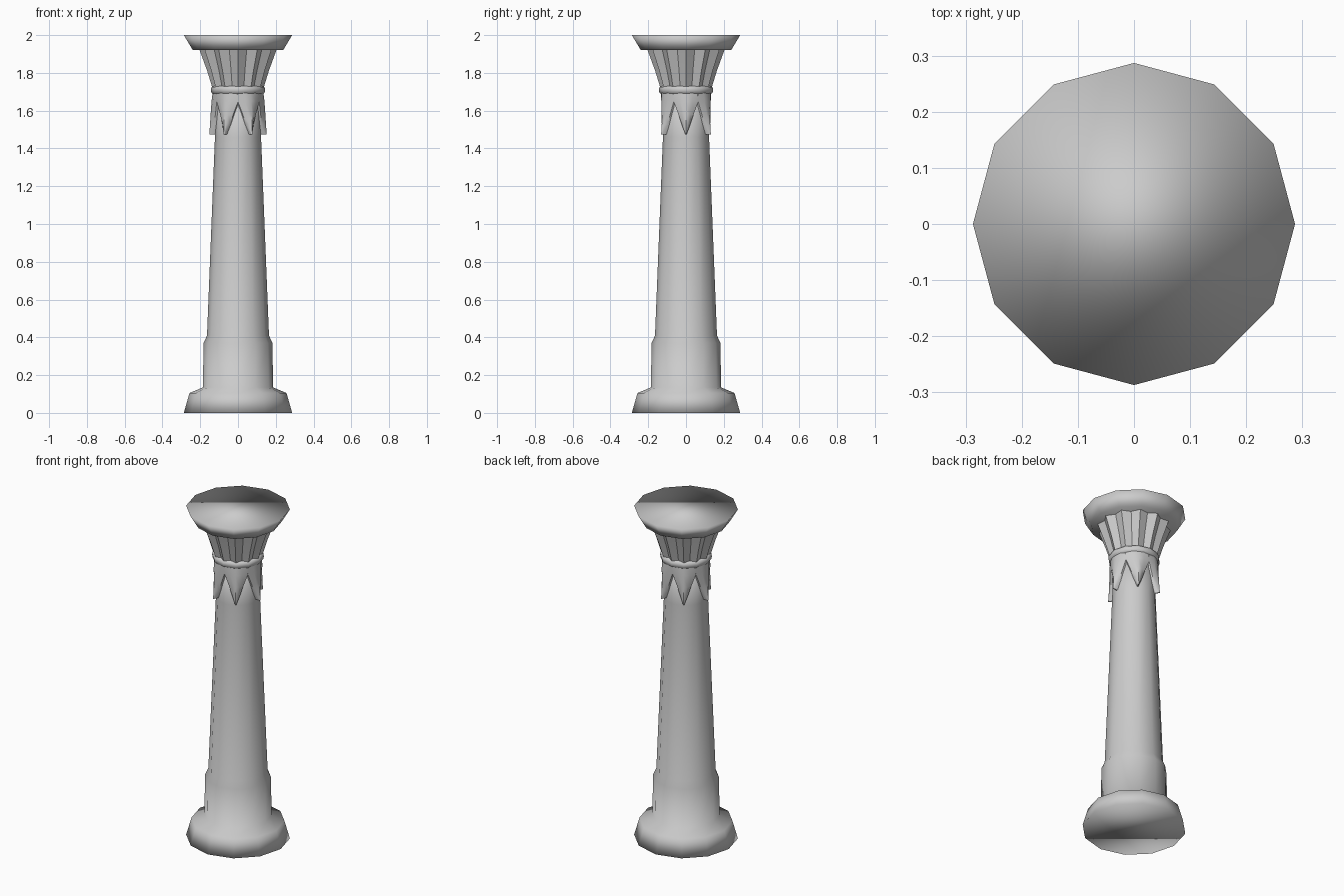
import bpy, bmesh, math
from math import sin, cos, radians, pi

if "Cube" in bpy.data.objects:
    bpy.data.objects.remove(bpy.data.objects["Cube"])


def finish(name, bm, sharp=None):
    bmesh.ops.recalc_face_normals(bm, faces=bm.faces)
    me = bpy.data.meshes.new(name)
    bm.to_mesh(me)
    bm.free()
    ob = bpy.data.objects.new(name, me)
    bpy.context.collection.objects.link(ob)
    for p in me.polygons:
        p.use_smooth = True
    if sharp:
        bpy.context.view_layer.objects.active = ob
        ob.select_set(True)
        bpy.ops.object.shade_smooth_by_angle(angle=radians(sharp))
        ob.select_set(False)
    return ob


def lathe(name, profile, n=12, valley=1.0, sharp=None):
    """Capped n-sided turning; valley scales every second vertex inwards."""
    bm = bmesh.new()
    rings = [[bm.verts.new((r * (valley if i % 2 else 1) * cos(2 * pi * i / n),
                            r * (valley if i % 2 else 1) * sin(2 * pi * i / n), z))
              for i in range(n)] for r, z in profile]
    for a, b in zip(rings, rings[1:]):
        for i in range(n):
            j = (i + 1) % n
            bm.faces.new((a[i], a[j], b[j], b[i]))
    bm.faces.new(rings[0])
    bm.faces.new(rings[-1])
    return finish(name, bm, sharp)


# Plinth, pedestal collar and tapering shaft in one turning
lathe("base_and_shaft", [(0.287, 0), (0.257, 0.105), (0.186, 0.135), (0.182, 0.37),
                         (0.164, 0.41), (0.122, 1.46), (0.118, 1.71)])

# Neck ring under the bell
lathe("neck_ring", [(0.125, 1.685), (0.141, 1.695), (0.143, 1.71),
                    (0.141, 1.725), (0.125, 1.732)])

# Fluted bell: twelve ridges with recessed valleys
lathe("fluted_bell", [(0.134, 1.715), (0.163, 1.81), (0.205, 1.925)],
      n=24, valley=0.87, sharp=35)

# Top slab
lathe("top_slab", [(0.239, 1.92), (0.287, 2.0)])

# Six hanging leaves, each half as (z, half width, edge radius, ridge radius)
rows = [(1.70, 0.070, 0.112, 0.134), (1.65, 0.066, 0.112, 0.140),
        (1.58, 0.040, 0.120, 0.145), (1.53, 0.024, 0.124, 0.148),
        (1.475, 0.003, 0.146, 0.152)]
bm = bmesh.new()
for k in range(6):
    a = k * pi / 3

    def vert(r, t, z):
        return bm.verts.new((r * cos(a) - t * sin(a), r * sin(a) + t * cos(a), z))

    grid = []
    for z, w, er, rr in rows:
        mid = er + 0.72 * (rr - er)
        grid.append([vert(0.105, -w, z), vert(er, -w, z), vert(mid, -w * 0.5, z),
                     vert(rr, 0, z), vert(mid, w * 0.5, z), vert(er, w, z),
                     vert(0.105, w, z)])
    for p, q in zip(grid, grid[1:]):
        for i in range(6):
            bm.faces.new((p[i], p[i + 1], q[i + 1], q[i]))
        bm.faces.new((p[6], p[0], q[0], q[6]))
    bm.faces.new(grid[0])
    bm.faces.new(grid[-1])
finish("hanging_leaves", bm, 40)
